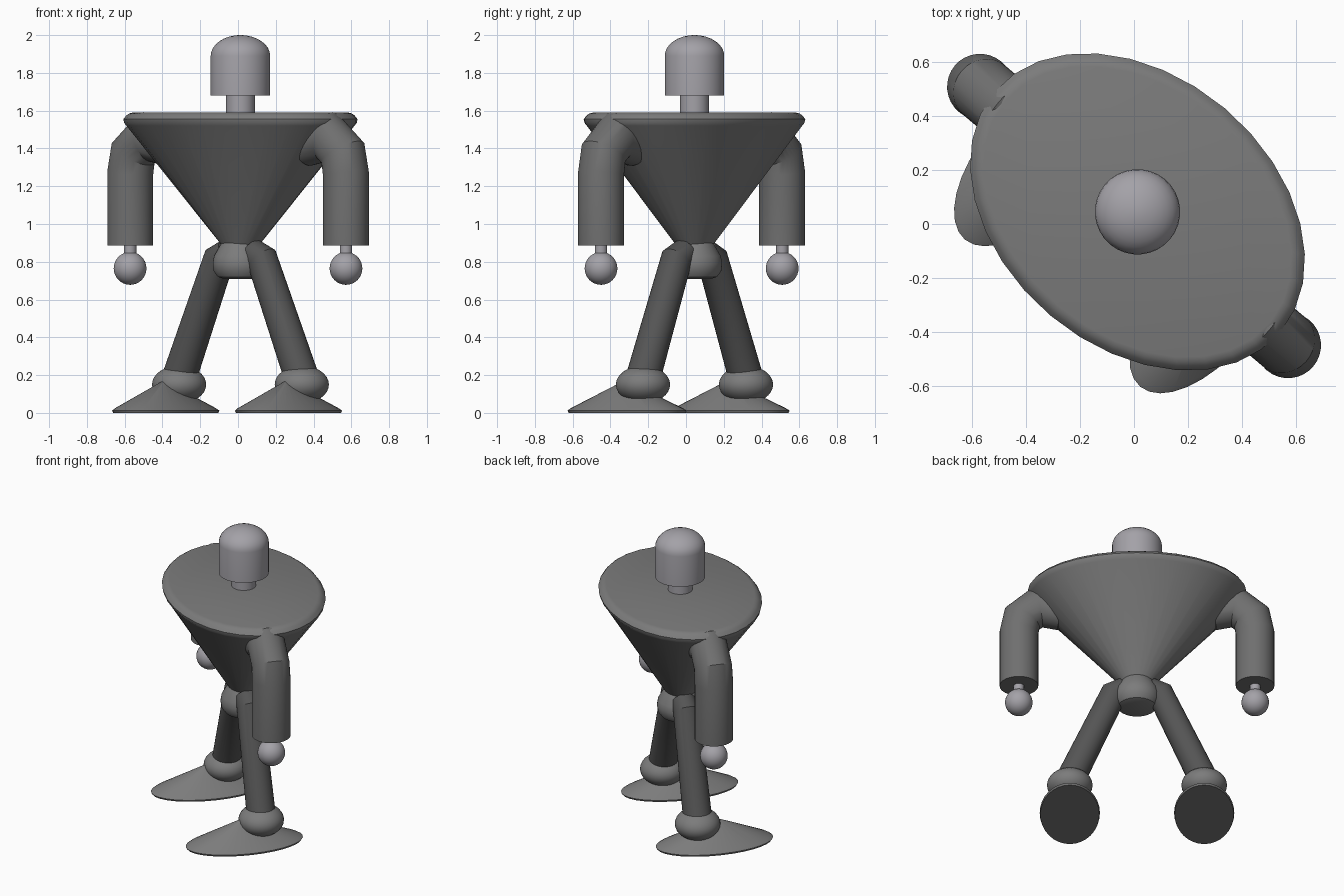
import bpy, bmesh
from math import sin, cos, pi, radians
from mathutils import Matrix, Vector

if "Cube" in bpy.data.objects:
    bpy.data.objects.remove(bpy.data.objects["Cube"])

# The whole figure is turned about z: local x runs across the shoulders, local -y is forward
PLACE = Matrix.Translation((0.013, 0.045, 0)) @ Matrix.Rotation(radians(-40), 4, 'Z')
N = 32


def material(name, r, g, b):
    m = bpy.data.materials.new(name)
    m.diffuse_color = (r, g, b, 1)
    m.use_nodes = True
    m.node_tree.nodes["Principled BSDF"].inputs["Base Color"].default_value = m.diffuse_color
    return m


DARK = material("dark_grey", 0.2, 0.2, 0.2)
ARM = material("arm_grey", 0.16, 0.16, 0.16)
LEG = material("leg_grey", 0.09, 0.09, 0.09)
PALE = material("pale_grey", 0.37, 0.36, 0.39)


def finish(name, bm, mat):
    bmesh.ops.recalc_face_normals(bm, faces=bm.faces)
    bm.transform(PLACE)
    for f in bm.faces:
        f.smooth = True
    me = bpy.data.meshes.new(name)
    bm.to_mesh(me)
    bm.free()
    me.set_sharp_from_angle(angle=radians(30))
    me.materials.append(mat)
    ob = bpy.data.objects.new(name, me)
    bpy.context.collection.objects.link(ob)
    return ob


def loft(name, rings, mat):
    """Skin a list of (centre, axis_a, axis_b) elliptical rings and cap both ends."""
    bm = bmesh.new()
    loops = []
    for c, a, b in rings:
        c, a, b = Vector(c), Vector(a), Vector(b)
        loops.append([bm.verts.new(c + a * cos(2 * pi * i / N) + b * sin(2 * pi * i / N))
                      for i in range(N)])
    for l0, l1 in zip(loops, loops[1:]):
        for i in range(N):
            j = (i + 1) % N
            bm.faces.new((l0[i], l0[j], l1[j], l1[i]))
    bm.faces.new(loops[0])
    bm.faces.new(loops[-1])
    return finish(name, bm, mat)


def stack(name, profile, mat, x=0, y=0):
    """Horizontal rings from (z, rx, ry) rows."""
    return loft(name, [((x, y, z), (rx, 0, 0), (0, ry, 0)) for z, rx, ry in profile], mat)


def tube(name, path, mat, side, y=0):
    """Mitred tube along (x, z, radius) points, mirrored by side."""
    pts = [Vector((side * x, y, z)) for x, z, r in path]
    rings = []
    for i, p in enumerate(pts):
        d0 = (p - pts[max(i - 1, 0)]).normalized()
        d1 = (pts[min(i + 1, len(pts) - 1)] - p).normalized()
        t = (d0 + d1).normalized()
        across = Vector((t.z, 0, -t.x))
        r = path[i][2]
        stretch = 1 / max(t.dot(d0), t.dot(d1))
        rings.append((p, across * r * stretch, Vector((0, r, 0))))
    return loft(name, rings, mat)


def ball(name, centre, r, rz, mat):
    bm = bmesh.new()
    m = Matrix.Translation(centre) @ Matrix.Diagonal((r, r, rz, 1))
    bmesh.ops.create_uvsphere(bm, u_segments=N, v_segments=16, radius=1, matrix=m)
    return finish(name, bm, mat)


# Head with domed top, and neck
dome = [(1.89 + 0.11 * sin(a), 0.158 * cos(a), 0.158 * cos(a))
        for a in [i * pi / 16 for i in range(8)]]
stack("head", [(1.68, 0.158, 0.158)] + dome + [(2.0, 0.01, 0.01)], PALE)
stack("neck", [(1.56, 0.077, 0.077), (1.70, 0.077, 0.077)], PALE)

# Torso: elliptical cone with a rounded rim
stack("torso", [(0.89, 0.105, 0.095), (1.52, 0.676, 0.485), (1.535, 0.688, 0.497),
                (1.555, 0.692, 0.502), (1.575, 0.675, 0.487), (1.585, 0.66, 0.472),
                (1.59, 0.64, 0.455)], DARK)

# Pelvis
stack("pelvis", [(0.71, 0.09, 0.09), (0.72, 0.12, 0.12), (0.75, 0.142, 0.142),
                 (0.79, 0.147, 0.147), (0.83, 0.14, 0.14), (0.90, 0.10, 0.10)], DARK)

for side, tag in ((-1, "left"), (1, "right")):
    # Arm, wrist and hand
    tube(f"{tag}_arm", [(0.47, 1.42, 0.115), (0.625, 1.46, 0.12), (0.725, 1.375, 0.12),
                        (0.745, 1.27, 0.122), (0.745, 0.885, 0.122)], ARM, side, -0.02)
    stack(f"{tag}_wrist", [(0.82, 0.033, 0.033), (0.90, 0.033, 0.033)], PALE, side * 0.746, -0.02)
    ball(f"{tag}_hand", (side * 0.746, -0.02, 0.765), 0.087, 0.087, PALE)

    # Leg and ankle
    tube(f"{tag}_leg", [(0.08, 0.85, 0.075), (0.15, 0.81, 0.083), (0.43, 0.17, 0.092)], LEG, side)
    ball(f"{tag}_ankle", (side * 0.424, 0, 0.15), 0.144, 0.1, DARK)

    # Foot: low cone on an oval base
    loft(f"{tag}_foot", [((side * 0.424, y, z), (0.19 * s, 0, 0), (0, 0.38 * s, 0))
                         for y, z, s in ((-0.11, 0, 0.98), (-0.11, 0.012, 1),
                                         (-0.112, 0.025, 0.94), (-0.125, 0.168, 0.03))], DARK)
